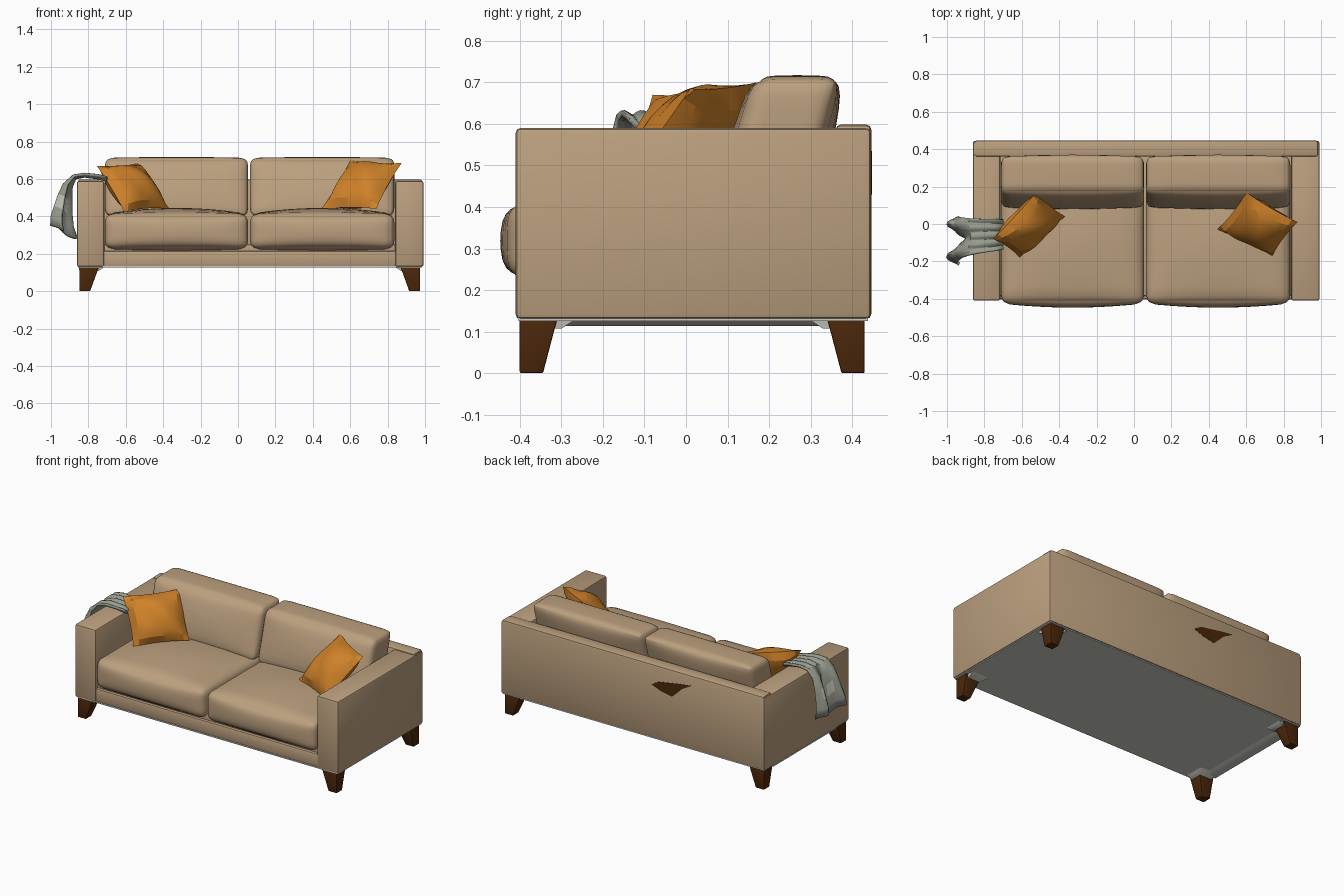
import bpy, bmesh, math
from mathutils import Vector

if "Cube" in bpy.data.objects:
    bpy.data.objects.remove(bpy.data.objects["Cube"], do_unlink=True)


def material(name, r, g, b):
    m = bpy.data.materials.new(name)
    m.use_nodes = True
    m.diffuse_color = (r, g, b, 1)
    m.node_tree.nodes["Principled BSDF"].inputs["Base Color"].default_value = (r, g, b, 1)
    return m


BEIGE = material("beige fabric", 0.50, 0.35, 0.21)
ORANGE = material("orange fabric", 0.62, 0.22, 0.022)
WOOD = material("dark brown wood", 0.07, 0.02, 0.003)
GREY = material("underside grey", 0.62, 0.61, 0.56)
SAGE = material("sage wool", 0.31, 0.33, 0.27)
PALE = material("pale wool", 0.52, 0.53, 0.47)


def finish(name, bm, mats, angle=35):
    bmesh.ops.recalc_face_normals(bm, faces=bm.faces)
    me = bpy.data.meshes.new(name)
    bm.to_mesh(me)
    bm.free()
    ob = bpy.data.objects.new(name, me)
    bpy.context.collection.objects.link(ob)
    for m in mats:
        me.materials.append(m)
    bpy.ops.object.select_all(action="DESELECT")
    ob.select_set(True)
    bpy.context.view_layer.objects.active = ob
    bpy.ops.object.shade_smooth_by_angle(angle=math.radians(angle))
    return ob


def box(name, lo, hi, mat, bevel=0.0, lo_foot=None, hi_foot=None):
    """Box between two corners; optional foot corners taper its lower end."""
    bm = bmesh.new()
    bmesh.ops.create_cube(bm, size=2)
    for v in bm.verts:
        a, b = (lo, hi)
        if v.co.z < 0 and lo_foot:
            a, b = lo_foot, hi_foot
        pick = [(a[i] if v.co[i] < 0 else b[i]) for i in range(2)]
        v.co = Vector((pick[0], pick[1], lo[2] if v.co.z < 0 else hi[2]))
    if bevel:
        bmesh.ops.bevel(bm, geom=bm.edges[:], offset=bevel, segments=2,
                        profile=0.5, affect="EDGES")
    return finish(name, bm, [mat])


def cushion(name, lo, hi, radius, crown, lean=0.0):
    """Rounded, stuffed block; crown swells each axis, lean shears y with height."""
    lo, hi = Vector(lo), Vector(hi)
    half, mid = (hi - lo) / 2, (hi + lo) / 2
    bm = bmesh.new()
    bmesh.ops.create_cube(bm, size=2)
    bmesh.ops.subdivide_edges(bm, edges=bm.edges[:], cuts=11, use_grid_fill=True)
    for v in bm.verts:
        p = Vector([math.sin(c * math.pi / 2) for c in v.co])
        q = Vector([p[i] * half[i] for i in range(3)])
        core = Vector([max(-half[i] + radius, min(half[i] - radius, q[i])) for i in range(3)])
        d = q - core
        if d.length > 1e-6:
            q = core + d.normalized() * radius
        for i in range(3):
            j, k = (i + 1) % 3, (i + 2) % 3
            q[i] += crown[i] * p[i] * (1 - p[j] ** 2) * (1 - p[k] ** 2)
        q.y += lean * p.z
        v.co = mid + q
    return finish(name, bm, [BEIGE], 50)


def pillow(name, corners, thick):
    """Pinched square pillow spanning four corners."""
    a, b, c, d = [Vector(p) for p in corners]
    n = (b - a).cross(d - a).normalized()
    bm = bmesh.new()
    steps = 10
    for side in (-1, 1):
        rows = []
        for i in range(steps + 1):
            row = []
            for j in range(steps + 1):
                u, w = 2 * i / steps - 1, 2 * j / steps - 1
                s = (u * (1 - 0.06 * (1 - w * w)) + 1) / 2
                t = (w * (1 - 0.06 * (1 - u * u)) + 1) / 2
                p = a.lerp(b, s).lerp(d.lerp(c, s), t)
                puff = max(0, (1 - u * u) * (1 - w * w)) ** 0.6
                wrinkle = 1 + 0.10 * math.sin(5 * u + 3 * w * side)
                row.append(bm.verts.new(p + n * side * thick * puff * wrinkle))
            rows.append(row)
        for i in range(steps):
            for j in range(steps):
                bm.faces.new((rows[i][j], rows[i + 1][j], rows[i + 1][j + 1], rows[i][j + 1]))
    bmesh.ops.remove_doubles(bm, verts=bm.verts, dist=0.0005)
    return finish(name, bm, [ORANGE], 25)


# Frame: arms, back, front rail and deck
box("right_arm", (-0.862, -0.41, 0.13), (-0.715, 0.445, 0.59), BEIGE, 0.012)
box("left_arm", (0.84, -0.41, 0.13), (0.992, 0.445, 0.59), BEIGE, 0.012)
box("back_panel", (-0.855, 0.36, 0.131), (0.985, 0.446, 0.598), BEIGE, 0.012)
box("base_rail", (-0.73, -0.402, 0.131), (0.85, 0.40, 0.215), BEIGE, 0.008)
box("deck", (-0.72, -0.385, 0.20), (0.845, 0.37, 0.25), BEIGE, 0.008)

# Underside lining and the sloped strip beneath the right arm
box("underside_panel", (-0.855, -0.403, 0.126), (0.985, 0.438, 0.134), GREY)
box("underside_strip", (-0.85, -0.30, 0.114), (-0.77, 0.34, 0.13), GREY, 0,
    (-0.85, -0.30), (-0.81, 0.34))

# Seat and back cushions
for side, x0, x1 in (("right", -0.712, 0.054), ("left", 0.064, 0.836)):
    cushion(side + "_seat_cushion", (x0, -0.425, 0.225), (x1, 0.20, 0.413), 0.045,
            (0.0, 0.022, 0.032))
    cushion(side + "_back_cushion", (x0, 0.122, 0.40), (x1, 0.328, 0.713), 0.04,
            (0.0, 0.024, 0.004), 0.043)

# Tapered legs with grey corner braces
CX, CY = 0.0625, 0.015
for sx, xn in ((-1, "right"), (1, "left")):
    for sy, yn in ((-1, "front"), (1, "back")):
        def span(wx, wy, z, grow=0.0):
            xs = sorted((CX + sx * (0.911 - grow), CX + sx * (0.911 - wx)))
            ys = sorted((CY + sy * (0.415 - grow), CY + sy * (0.415 - wy)))
            return (xs[0], ys[0], z), (xs[1], ys[1], z)
        top_lo, _ = span(0.105, 0.09, 0.0)
        _, top_hi = span(0.105, 0.09, 0.13)
        foot_lo, foot_hi = span(0.058, 0.056, 0.0)
        box(f"{yn}_{xn}_leg", top_lo, top_hi, WOOD, 0.004, foot_lo, foot_hi)
        lo, _ = span(0.135, 0.135, 0.107, 0.01)
        _, hi = span(0.135, 0.135, 0.13, 0.01)
        brace_lo, brace_hi = span(0.10, 0.10, 0.107, 0.015)
        box(f"{yn}_{xn}_leg_brace", lo, hi, GREY, 0, brace_lo, brace_hi)

# Throw pillows
pillow("left_pillow", ((0.60, 0.17, 0.70), (0.875, 0.01, 0.685),
                       (0.74, -0.17, 0.44), (0.445, -0.03, 0.44)), 0.08)
pillow("right_pillow", ((-0.755, -0.08, 0.67), (-0.52, 0.175, 0.685),
                        (-0.37, 0.04, 0.445), (-0.61, -0.18, 0.425)), 0.08)

# Brown patch on the rear face
bm = bmesh.new()
outline = [(-0.07, 0.47), (-0.12, 0.50), (-0.27, 0.525), (-0.35, 0.535),
           (-0.285, 0.497), (-0.215, 0.43), (-0.135, 0.445)]
patch = bm.faces.new([bm.verts.new((x, 0.4455, z)) for x, z in outline])
ext = bmesh.ops.extrude_face_region(bm, geom=[patch])
for v in [g for g in ext["geom"] if isinstance(g, bmesh.types.BMVert)]:
    v.co.y += 0.002
finish("back_patch", bm, [WOOD])

# Draped throw: a path over the arm, widening into two deep folds at the hem
path = [(-0.70, 0.60), (-0.75, 0.612), (-0.82, 0.62), (-0.875, 0.61),
        (-0.91, 0.565), (-0.925, 0.50), (-0.935, 0.43), (-0.94, 0.37), (-0.93, 0.315)]
bm = bmesh.new()
cols = 28
rows = []
for i, (x, z) in enumerate(path):
    t = i / (len(path) - 1)
    drop = max(0, t - 0.3)
    row = []
    for j in range(cols + 1):
        w = j / cols
        y = -0.055 - 0.035 * t + (w - 0.5) * (0.16 + 0.09 * t)
        fold = -math.cos((w - 0.15) * 9)
        ripple = math.sin(w * 26 + 1)
        row.append(bm.verts.new((x + drop * (0.08 * fold + 0.015 * ripple), y,
                                 z + 0.007 * ripple * (1 - t) - 0.05 * drop * fold)))
    rows.append(row)
for i in range(len(path) - 1):
    for j in range(cols):
        f = bm.faces.new((rows[i][j], rows[i + 1][j], rows[i + 1][j + 1], rows[i][j + 1]))
        f.material_index = 1 if i == 5 and j % 7 < 4 else 0
throw = finish("throw_blanket", bm, [SAGE, PALE], 40)
mod = throw.modifiers.new("thickness", "SOLIDIFY")
mod.thickness = 0.016
mod.offset = 0
